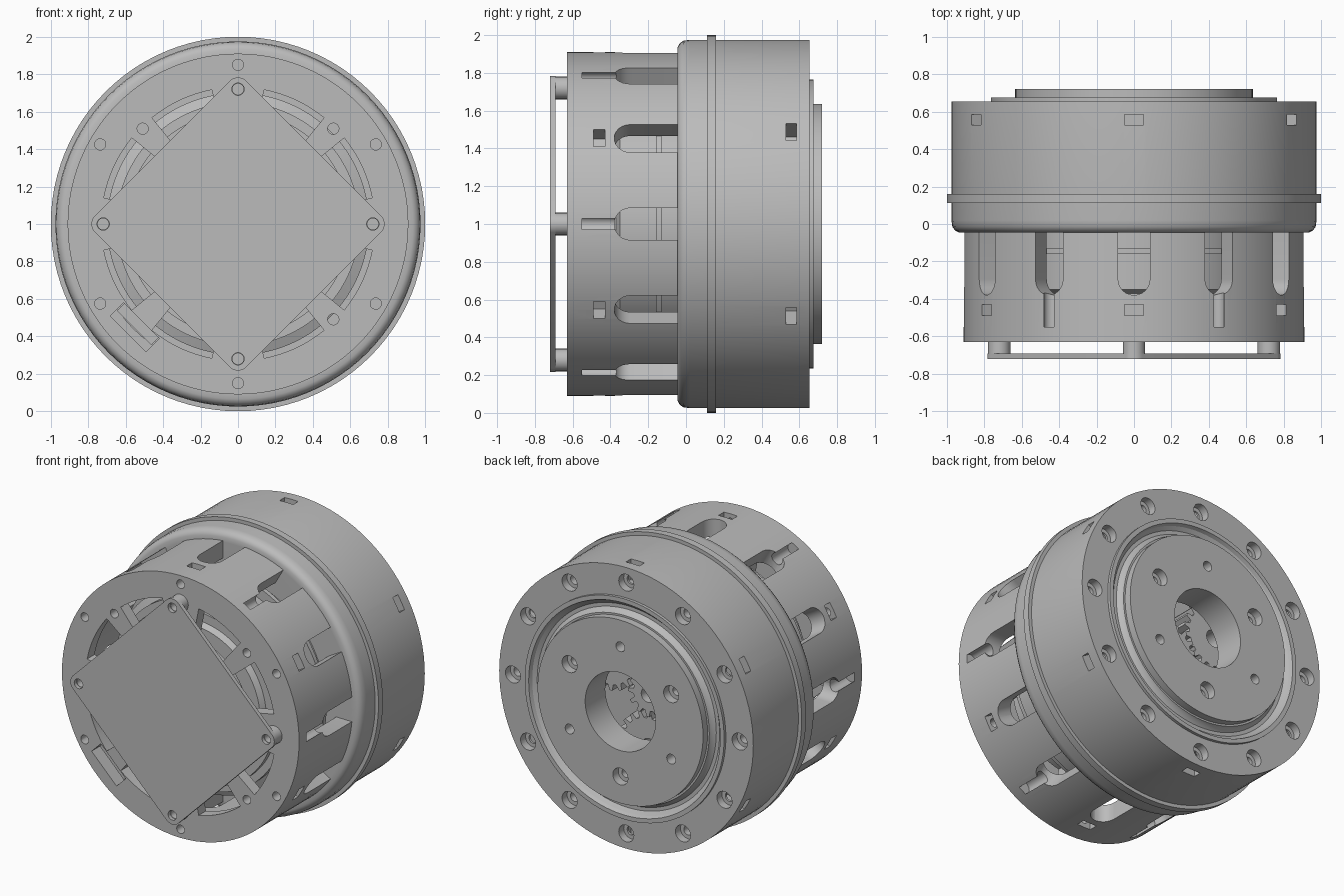
import bpy, bmesh
from math import cos, sin, pi, radians
from mathutils import Matrix

if "Cube" in bpy.data.objects:
    bpy.data.objects.remove(bpy.data.objects["Cube"])

grey = bpy.data.materials.new("plain grey")
grey.use_nodes = True
grey.diffuse_color = (0.5, 0.5, 0.5, 1)
grey.node_tree.nodes["Principled BSDF"].inputs["Base Color"].default_value = (0.5, 0.5, 0.5, 1)

SIXTHS = range(0, 360, 60)
OFFSET = range(30, 360, 60)
TWELFTHS = range(0, 360, 30)


def make(name, bm):
    bmesh.ops.remove_doubles(bm, verts=bm.verts, dist=1e-5)
    bmesh.ops.recalc_face_normals(bm, faces=bm.faces)
    mesh = bpy.data.meshes.new(name)
    bm.to_mesh(mesh)
    bm.free()
    mesh.materials.append(grey)
    obj = bpy.data.objects.new(name, mesh)
    bpy.context.scene.collection.objects.link(obj)
    return obj


def lathe(name, profile, steps=96):
    """Closed profile of (radius, y) turned about the y axis at z = 1."""
    bm = bmesh.new()
    rings = [[bm.verts.new((r * cos(2 * pi * i / steps), y, 1 + r * sin(2 * pi * i / steps)))
              for r, y in profile] for i in range(steps)]
    for i in range(steps):
        a, b = rings[i], rings[(i + 1) % steps]
        for j in range(len(profile)):
            k = (j + 1) % len(profile)
            if profile[j][0] or profile[k][0]:
                bm.faces.new((a[j], a[k], b[k], b[j]))
    return make(name, bm)


def prisms(name, pts, lo, hi, angles=(0,), axis="y"):
    """Extruded outline, repeated round the main axis; y is axial, x is radial."""
    bm = bmesh.new()
    for a in angles:
        turn = Matrix.Translation((0, 0, 1)) @ Matrix.Rotation(-radians(a), 4, "Y")
        ends = []
        for t in (lo, hi):
            ends.append([bm.verts.new(turn @ Matrix.Translation(
                (u, t, v) if axis == "y" else (t, u, v)).to_translation()) for u, v in pts])
        bm.faces.new(ends[0])
        bm.faces.new(ends[1][::-1])
        for i in range(len(pts)):
            j = (i + 1) % len(pts)
            bm.faces.new((ends[0][i], ends[0][j], ends[1][j], ends[1][i]))
    return make(name, bm)


def arc(cx, cy, r, start=0, end=360, n=24):
    closed = end - start == 360
    return [(cx + r * cos(radians(start + (end - start) * i / (n if closed else n - 1))),
             cy + r * sin(radians(start + (end - start) * i / (n if closed else n - 1))))
            for i in range(n)]


def rect(u0, u1, half):
    return [(u0, -half), (u1, -half), (u1, half), (u0, half)]


def cut(obj, *cutters):
    """Subtract each cutter in turn, bake the result and drop the cutters."""
    for c in cutters:
        c.hide_render = True
        mod = obj.modifiers.new("cut", "BOOLEAN")
        mod.operation, mod.solver, mod.object = "DIFFERENCE", "EXACT", c
    deps = bpy.context.evaluated_depsgraph_get()
    baked = bpy.data.meshes.new_from_object(obj.evaluated_get(deps))
    obj.modifiers.clear()
    obj.data = baked
    for c in cutters:
        bpy.data.objects.remove(c)


def gear(name, teeth, r, depth, lo, hi, dist=0, angles=(0,), bore=0.05):
    pts = []
    for i in range(teeth):
        for f, rr in ((-0.32, r - depth), (-0.14, r), (0.14, r), (0.32, r - depth)):
            a = 2 * pi * (i + f) / teeth
            pts.append((dist + rr * cos(a), rr * sin(a)))
    obj = prisms(name, pts, lo, hi, angles)
    cut(obj, prisms("bore", arc(dist, 0, bore), lo - 0.1, hi + 0.1, angles))


# Front housing: cup with side slots, vents, screw channels and nut pockets
front = lathe("front_housing", [(0, -0.63), (0.91, -0.63), (0.91, -0.03), (0.79, -0.03),
                                (0.79, -0.55), (0, -0.55)])
slot = [(0.0, -0.085), (0.0, 0.085)] + arc(-0.295, 0, 0.085, 90, 270, 13)
vent = arc(0, 0, 0.73, -14, 14, 10) + arc(0, 0, 0.47, 14, -14, 10)
vent_angles = [q + a for q in range(0, 360, 90) for a in (25, 65)]
cut(front,
    prisms("slots", slot, 0.7, 1.1, TWELFTHS, "x"),
    prisms("channels", arc(0.88, 0, 0.042), -0.55, -0.33, SIXTHS),
    prisms("vents", vent, -0.8, -0.5, vent_angles),
    prisms("screw_holes", arc(0.85, 0, 0.03, n=16), -0.8, -0.44, OFFSET),
    prisms("nut_pockets", rect(-0.49, -0.43, 0.052), 0.81, 1.1, OFFSET, "x"),
    prisms("face_holes", arc(0.72, 0, 0.03, n=16), -0.8, -0.5, (45, 135, 315)),
    prisms("port", rect(0.73, 0.83, 0.135), -0.8, -0.5, (225,)))

# Connector seated in the lower right port
prisms("connector", rect(0.73, 0.785, 0.13), -0.59, -0.42, (225,))

# Motor seen through the vents and slots
lathe("motor", [(0, -0.5), (0.52, -0.5), (0.54, -0.46), (0.6, -0.46), (0.6, -0.42),
                (0.65, -0.42), (0.65, -0.37), (0.7, -0.35), (0.7, -0.16), (0.77, -0.16),
                (0.77, -0.13), (0.7, -0.13), (0.7, -0.04), (0, -0.04)])

# Rear housing with rounded shoulder, flange and counterbored rear screws
rear = lathe("rear_housing", [(0.35, -0.04), (0.9, -0.045), (0.935, -0.045), (0.955, -0.035),
                              (0.97, -0.015), (0.975, 0.02), (0.975, 0.655),
                              (0.765, 0.655), (0.765, 0.02), (0.35, 0.02)])
cut(rear,
    prisms("counterbores", arc(0.87, 0, 0.058), 0.6, 0.8, TWELFTHS),
    prisms("screw_holes", arc(0.87, 0, 0.032, n=16), 0.45, 0.7, TWELFTHS),
    prisms("nut_pockets", rect(0.53, 0.585, 0.052), 0.83, 1.1, OFFSET, "x"))
lathe("flange_ring", [(0.95, 0.112), (1, 0.112), (1, 0.16), (0.95, 0.16)])

# Bearing ring with a hollow groove, and the output disc
lathe("bearing_ring", [(0.765, 0.4), (0.765, 0.675), (0.735, 0.675), (0.725, 0.65),
                       (0.7, 0.632), (0.675, 0.632), (0.655, 0.65), (0.648, 0.67),
                       (0.6, 0.67), (0.6, 0.4)])
disc = lathe("output_disc", [(0.27, 0.5), (0.635, 0.5), (0.635, 0.72), (0.27, 0.72)])
cut(disc,
    prisms("counterbores", arc(0.45, 0, 0.058), 0.66, 0.8, (30, 150, 270)),
    prisms("screw_holes", arc(0.45, 0, 0.03, n=16), 0.4, 0.8, (30, 150, 270)),
    prisms("pin_holes", arc(0.45, 0, 0.034, n=16), 0.55, 0.8, (90, 210, 330)))

# Planetary gears behind the central bore
gear("sun_gear", 12, 0.15, 0.04, 0.2, 0.42)
gear("planet_gears", 20, 0.24, 0.04, 0.22, 0.4, 0.37, (30, 150, 270), 0.06)

# Square cover plate on four standoffs
outline = []
for q in range(0, 360, 90):
    a = radians(q)
    outline += arc(0.72 * cos(a), 0.72 * sin(a), 0.063, q - 45, q + 45, 9)
plate = prisms("cover_plate", outline, -0.72, -0.692)
quarters = range(0, 360, 90)
cut(plate, prisms("holes", arc(0.72, 0, 0.033), -0.8, -0.6, quarters))
posts = prisms("standoffs", arc(0.72, 0, 0.06), -0.695, -0.625, quarters)
cut(posts, prisms("holes", arc(0.72, 0, 0.03), -0.8, -0.64, quarters))

# Smooth round surfaces, keep edges crisp
bpy.ops.object.select_all(action="DESELECT")
for obj in bpy.context.scene.objects:
    if obj.type == "MESH":
        obj.select_set(True)
        bpy.context.view_layer.objects.active = obj
bpy.ops.object.shade_smooth_by_angle(angle=radians(30))
